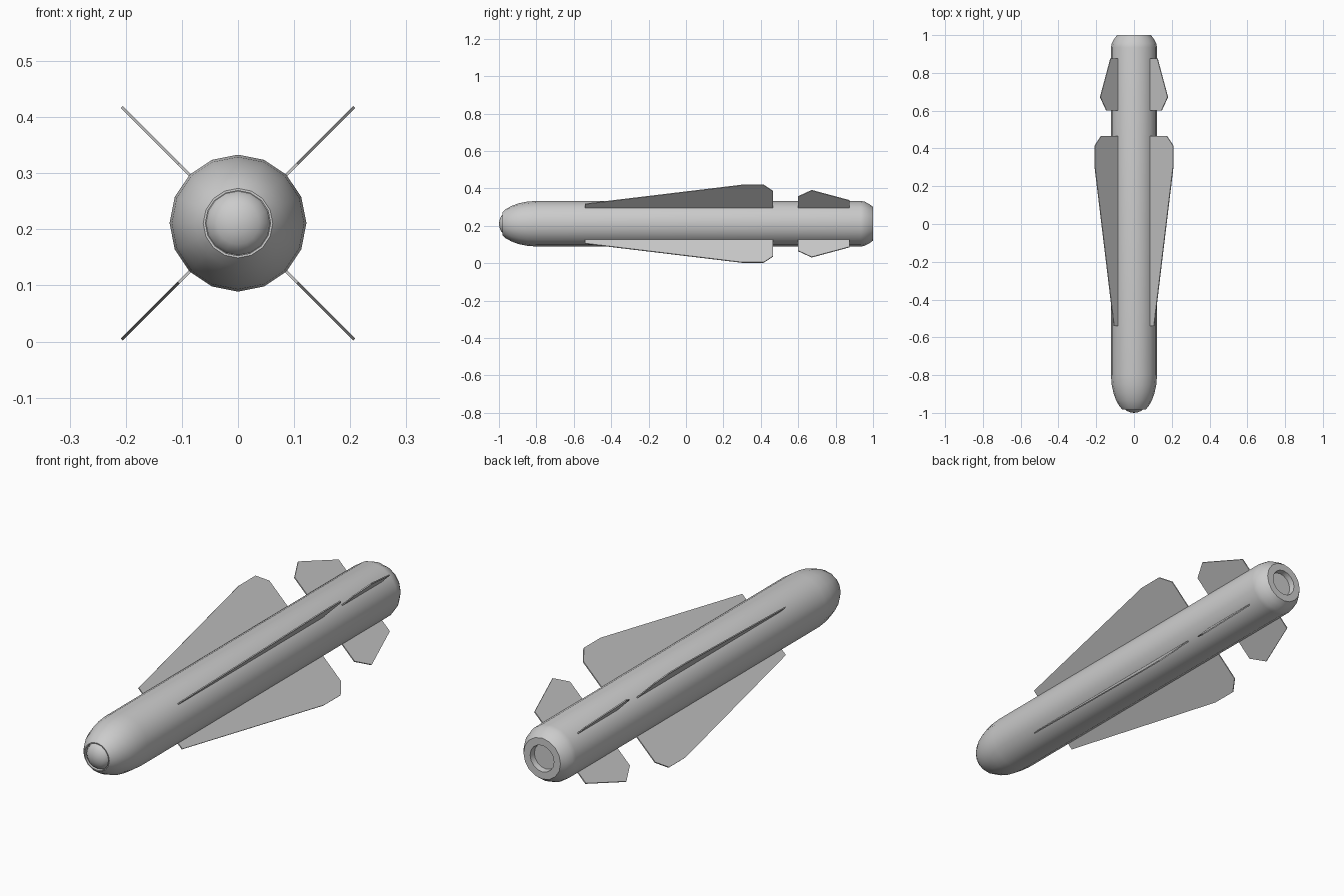
import bpy, bmesh, math
from mathutils import Matrix

if "Cube" in bpy.data.objects:
    bpy.data.objects.remove(bpy.data.objects["Cube"])

AXIS_Z = 0.211
SIDES = 16


def make_object(name, bm):
    bmesh.ops.recalc_face_normals(bm, faces=bm.faces)
    mesh = bpy.data.meshes.new(name)
    bm.to_mesh(mesh)
    bm.free()
    obj = bpy.data.objects.new(name, mesh)
    bpy.context.collection.objects.link(obj)
    return obj


def lathe(name, profile):
    """Revolve (y, radius) points around the long axis; radius 0 closes to a point."""
    bm = bmesh.new()
    rings = []
    for y, r in profile:
        n = SIDES if r > 0 else 1
        rings.append([bm.verts.new((r * math.sin(2 * math.pi * i / SIDES), y,
                                    AXIS_Z + r * math.cos(2 * math.pi * i / SIDES)))
                      for i in range(n)])
    for a, b in zip(rings, rings[1:]):
        for i in range(SIDES):
            j = (i + 1) % SIDES
            quad = [a[i % len(a)], a[j % len(a)], b[j % len(b)], b[i % len(b)]]
            bm.faces.new(list(dict.fromkeys(quad)))
    obj = make_object(name, bm)
    bpy.ops.object.select_all(action='DESELECT')
    bpy.context.view_layer.objects.active = obj
    obj.select_set(True)
    bpy.ops.object.shade_smooth_by_angle(angle=math.radians(35))
    return obj


def fin_set(name, outline, thickness=0.005):
    """Four flat fins in an X, from a (y, radius) outline."""
    for k in range(4):
        bm = bmesh.new()
        turn = (Matrix.Translation((0, 0, AXIS_Z))
                @ Matrix.Rotation(math.radians(45 + 90 * k), 4, 'Y'))
        sides = [[bm.verts.new(turn @ Matrix.Translation((x, y, r)).translation)
                  for y, r in outline] for x in (-thickness / 2, thickness / 2)]
        for s in sides:
            bm.faces.new(s)
        n = len(outline)
        for i in range(n):
            j = (i + 1) % n
            bm.faces.new((sides[0][i], sides[0][j], sides[1][j], sides[1][i]))
        make_object(f"{name}_{k + 1}", bm)


# Body tube: seeker socket, rounded nose, straight tube, tapered tail, nozzle recess
lathe("body", [(-0.965, 0), (-0.965, 0.058), (-0.982, 0.058), (-0.982, 0.062),
               (-0.965, 0.077), (-0.935, 0.094), (-0.895, 0.109), (-0.85, 0.118),
               (-0.80, 0.122), (0.935, 0.122), (0.955, 0.118), (0.98, 0.105),
               (1.0, 0.090), (1.0, 0.058), (0.975, 0.055), (0.975, 0)])

# Seeker dome set into the nose
lathe("seeker_dome", [(-0.966, 0.057), (-0.978, 0.052), (-0.990, 0.038),
                      (-0.997, 0.020), (-1.0, 0)])

# Long main wings and short tail fins
fin_set("wing", [(-0.54, 0.118), (-0.54, 0.150), (0.30, 0.293), (0.415, 0.293),
                 (0.465, 0.247), (0.465, 0.118)])
fin_set("tail_fin", [(0.60, 0.118), (0.60, 0.206), (0.672, 0.253),
                     (0.875, 0.176), (0.875, 0.118)])
